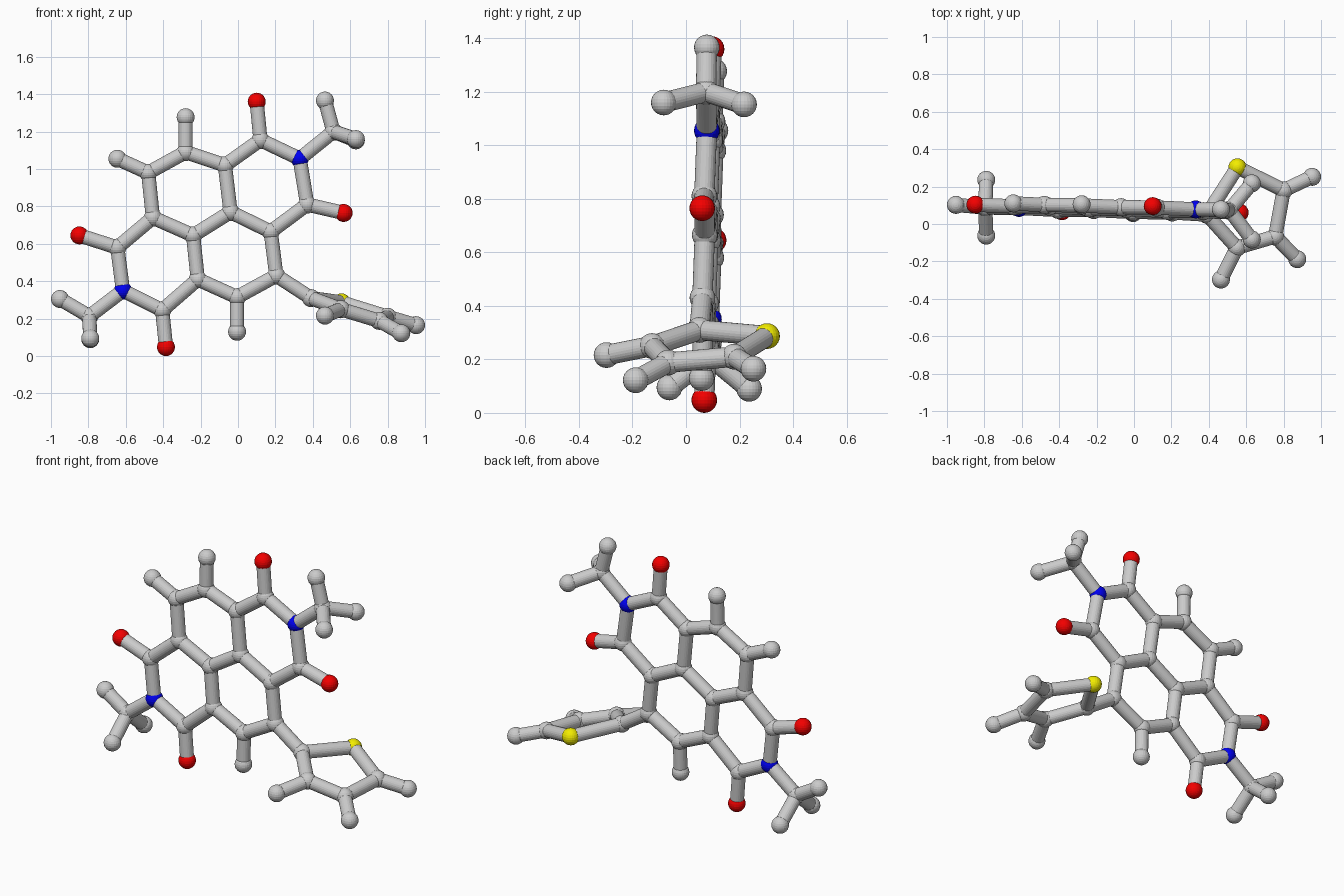
import bpy, bmesh
from mathutils import Vector

if "Cube" in bpy.data.objects:
    bpy.data.objects.remove(bpy.data.objects["Cube"])

BALL, STICK, SIDES = 0.048, 0.038, 24

def flat(x, z):
    """Point on the slightly tilted plane of the fused rings."""
    return (x, 0.054 - 0.033 * x + 0.033 * z, z)

# Atom positions: fused ring carbons (c), nitrogens (n), oxygens (o), hydrogens (h)
atoms = {
    "c1": flat(0.12, 1.155), "c2": flat(-0.07, 1.02), "c3": flat(-0.28, 1.09),
    "c4": flat(-0.48, 0.98), "c5": flat(-0.455, 0.74), "c6": flat(-0.24, 0.645),
    "c7": flat(-0.04, 0.77), "c8": flat(0.175, 0.665), "c9": flat(0.37, 0.81),
    "c10": flat(0.205, 0.43), "c11": flat(-0.005, 0.315), "c12": flat(-0.215, 0.41),
    "c13": flat(-0.405, 0.245), "c14": flat(-0.645, 0.58),
    "n1": flat(0.33, 1.055), "n2": flat(-0.615, 0.35),
    "o1": flat(0.10, 1.36), "o2": flat(0.565, 0.765),
    "o3": flat(-0.385, 0.048), "o4": flat(-0.848, 0.645),
    "h1": flat(-0.28, 1.277), "h2": flat(-0.645, 1.055), "h3": flat(-0.005, 0.13),
    # methyl groups
    "m1": (0.51, 0.075, 1.20), "h4": (0.465, 0.078, 1.366),
    "h5": (0.63, -0.083, 1.16), "h6": (0.63, 0.217, 1.153),
    "m2": (-0.795, 0.088, 0.213), "h7": (-0.952, 0.102, 0.305),
    "h8": (-0.79, 0.236, 0.09), "h9": (-0.79, -0.062, 0.095),
    # five-sided side ring
    "t1": (0.39, 0.05, 0.31), "s1": (0.553, 0.303, 0.287), "t2": (0.80, 0.18, 0.21),
    "t3": (0.755, -0.067, 0.188), "t4": (0.55, -0.127, 0.25),
    "h10": (0.952, 0.252, 0.165), "h11": (0.873, -0.188, 0.122), "h12": (0.465, -0.297, 0.216),
}

# Bonds as chains of atoms
chains = """c1 c2 c3 c4 c5 c6 c7 c8 c9 n1 c1 o1|c2 c7|c9 o2|c8 c10 c11 c12 c6|
c12 c13 n2 c14 c5|c13 o3|c14 o4|c3 h1|c4 h2|c11 h3|n1 m1 h4|m1 h5|m1 h6|
n2 m2 h7|m2 h8|m2 h9|c10 t1 s1 t2 t3 t4 t1|t2 h10|t3 h11|t4 h12"""

names = {"c": "ring_carbon", "n": "nitrogen", "o": "oxygen", "h": "hydrogen",
         "m": "methyl_carbon", "t": "side_ring_carbon", "s": "sulfur"}
colours = {"n": (0.0, 0.0, 0.9, 1), "o": (0.9, 0.0, 0.0, 1), "s": (0.9, 0.85, 0.0, 1)}

def add(name, mesh):
    obj = bpy.data.objects.new(name, mesh)
    bpy.context.collection.objects.link(obj)
    return obj

def finish(name, bm):
    mesh = bpy.data.meshes.new(name)
    bm.to_mesh(mesh)
    bm.free()
    return mesh

# Shared ball mesh for each kind of atom
balls = {}
for kind, label in names.items():
    bm = bmesh.new()
    bmesh.ops.create_uvsphere(bm, u_segments=SIDES, v_segments=SIDES // 2, radius=BALL)
    balls[kind] = finish(label, bm)
    if kind in colours:
        mat = bpy.data.materials.new(label)
        mat.diffuse_color = colours[kind]
        mat.use_nodes = True
        mat.node_tree.nodes["Principled BSDF"].inputs["Base Color"].default_value = mat.diffuse_color
        balls[kind].materials.append(mat)

# Atoms
for key, pos in atoms.items():
    add(f"{names[key[0]]}_{key[1:]}", balls[key[0]]).location = pos

# Unit stick, stretched between each pair of bonded atoms
bm = bmesh.new()
bmesh.ops.create_cone(bm, cap_ends=True, segments=SIDES, radius1=STICK, radius2=STICK, depth=1)
stick = finish("bond", bm)
for chain in chains.split("|"):
    keys = chain.split()
    for a, b in zip(keys, keys[1:]):
        p, q = Vector(atoms[a]), Vector(atoms[b])
        bond = add(f"bond_{a}_{b}", stick)
        bond.location = (p + q) / 2
        bond.rotation_euler = (q - p).to_track_quat("Z", "Y").to_euler()
        bond.scale = (1, 1, (q - p).length)
